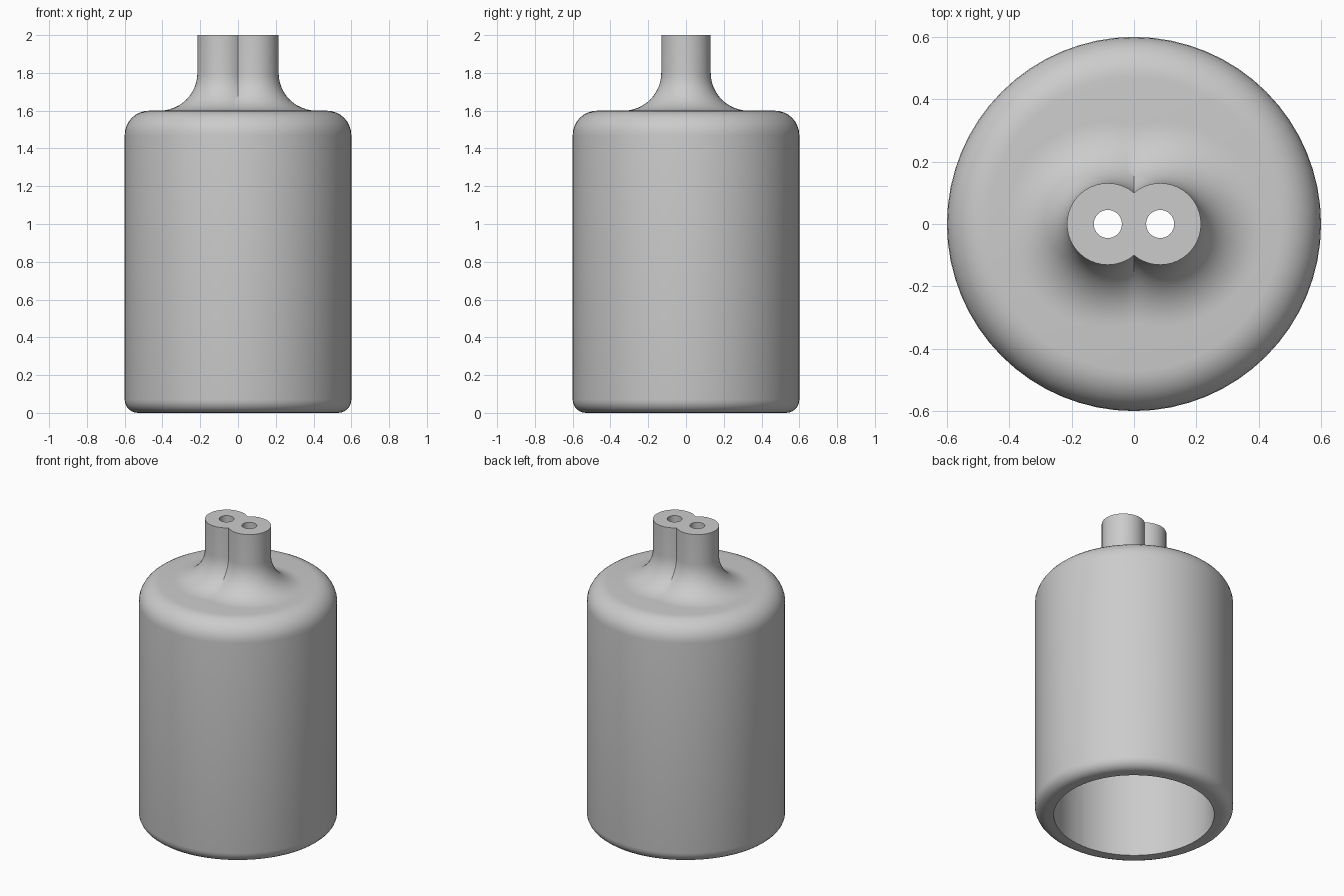
import bpy, bmesh
from math import sin, cos, acos, pi, hypot, sqrt

if "Cube" in bpy.data.objects:
    bpy.data.objects.remove(bpy.data.objects["Cube"], do_unlink=True)

SEGMENTS = 64
BODY_R, SHOULDER_Z, TOP_Z = 0.6, 1.6, 2.0
LOBE_X, LOBE_R, FLARE = 0.084, 0.131, 0.2
HOLE_R, CAVITY_R, CAVITY_Z = 0.045, 0.485, 1.48

grey = bpy.data.materials.new("plain grey")
grey.use_nodes = True
grey.diffuse_color = (0.6, 0.6, 0.6, 1)
grey.node_tree.nodes["Principled BSDF"].inputs["Base Color"].default_value = (0.6, 0.6, 0.6, 1)


def circle(r, z):
    """Ring starting at the front centre, running counter-clockwise."""
    return [(r * sin(2 * pi * i / SEGMENTS), -r * cos(2 * pi * i / SEGMENTS), z)
            for i in range(SEGMENTS)]


def twin_outline(offset, z):
    """Outline of two merged round lobes, grown outward by offset."""
    r = LOBE_R + offset
    reach = pi - acos(LOBE_X / r)      # half angle of each lobe's free arc
    half = SEGMENTS // 2
    right = []
    for i in range(half):
        a = -reach + 2 * reach * i / half
        right.append((LOBE_X + r * cos(a), r * sin(a), z))
    return right + [(-x, -y, z) for x, y, z in right]


def loft(name, rings):
    bm = bmesh.new()
    loops = [[bm.verts.new(p) for p in ring] for ring in rings]
    for lower, upper in zip(loops, loops[1:]):
        n = len(lower)
        for i in range(n):
            j = (i + 1) % n
            bm.faces.new((lower[i], lower[j], upper[j], upper[i]))
    bm.faces.new(list(reversed(loops[0])))
    bm.faces.new(loops[-1])
    bmesh.ops.recalc_face_normals(bm, faces=bm.faces)
    mesh = bpy.data.meshes.new(name)
    bm.to_mesh(mesh)
    bm.free()
    mesh.materials.append(grey)
    obj = bpy.data.objects.new(name, mesh)
    bpy.context.collection.objects.link(obj)
    return obj


def quarter(steps):
    return [pi / 2 * i / steps for i in range(steps + 1)]


# Body: rounded foot, straight wall, rounded shoulder
foot, shoulder = 0.07, 0.13
rings = [circle(BODY_R - foot + foot * sin(a), foot - foot * cos(a)) for a in quarter(6)]
rings += [circle(BODY_R - shoulder + shoulder * cos(a), SHOULDER_Z - shoulder + shoulder * sin(a))
          for a in quarter(8)]
# Concave flare up into the twin cable neck
rings += [twin_outline(FLARE - FLARE * sin(a), SHOULDER_Z + FLARE - FLARE * cos(a))
          for a in quarter(12)]
rings.append(twin_outline(0, TOP_Z))
holder = loft("holder_body", rings)

# Hollow inside and the two cable holes
cutters = [loft("cavity_cutter", [circle(CAVITY_R, -0.1), circle(CAVITY_R, CAVITY_Z)])]
for side in (-1, 1):
    cutters.append(loft("hole_cutter", [
        [(x + side * LOBE_X, y, z) for x, y, z in circle(HOLE_R, h)]
        for h in (CAVITY_Z - 0.1, TOP_Z + 0.1)]))

bpy.ops.object.select_all(action='DESELECT')
holder.select_set(True)
bpy.context.view_layer.objects.active = holder
for cutter in cutters:
    cutter.hide_render = True
    mod = holder.modifiers.new("cut", 'BOOLEAN')
    mod.operation, mod.solver, mod.object = 'DIFFERENCE', 'EXACT', cutter
    bpy.ops.object.modifier_apply(modifier=mod.name)
    bpy.data.objects.remove(cutter, do_unlink=True)

bpy.ops.object.shade_smooth_by_angle(angle=pi / 6)
